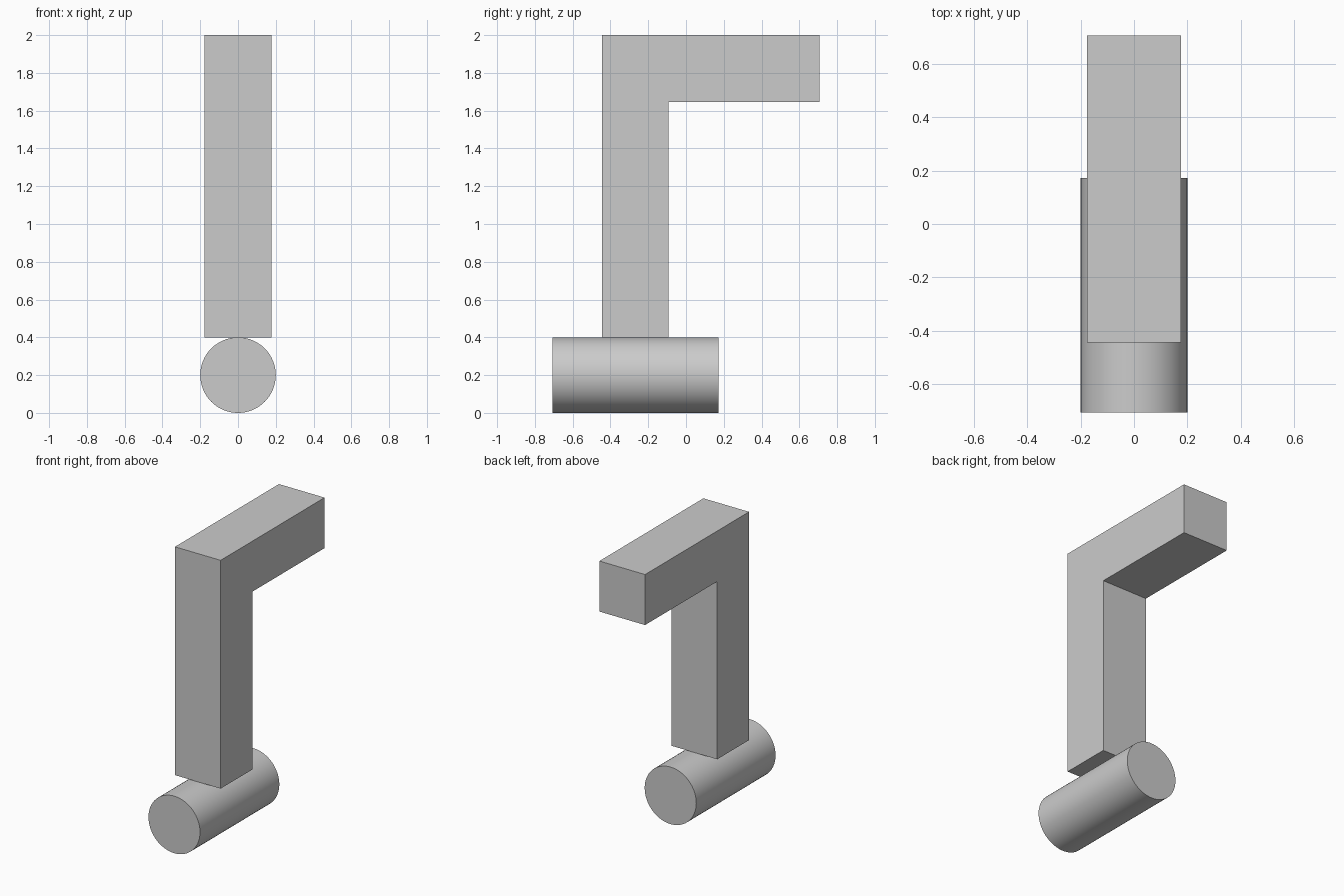
import bpy
import bmesh
import math

cube = bpy.data.objects.get("Cube")
if cube:
    bpy.data.objects.remove(cube, do_unlink=True)

grey = bpy.data.materials.new("light_grey")
grey.use_nodes = True
colour = (0.6, 0.6, 0.6, 1)
grey.diffuse_color = colour
grey.node_tree.nodes["Principled BSDF"].inputs["Base Color"].default_value = colour

# Bent arm: an L profile in the side plane, extruded across the width
half_width = 0.177
profile = [(-0.445, 0.4), (-0.093, 0.4), (-0.093, 1.646),
           (0.706, 1.646), (0.706, 2.0), (-0.445, 2.0)]
bm = bmesh.new()
side = bm.faces.new([bm.verts.new((-half_width, y, z)) for y, z in profile])
extruded = bmesh.ops.extrude_face_region(bm, geom=[side])["geom"]
bmesh.ops.translate(bm, vec=(2 * half_width, 0, 0),
                    verts=[v for v in extruded if isinstance(v, bmesh.types.BMVert)])
# Close the starting side if the extrusion removed it
edges = [e for e in bm.edges if e.is_boundary]
if edges:
    bmesh.ops.holes_fill(bm, edges=edges, sides=0)
bmesh.ops.recalc_face_normals(bm, faces=bm.faces)
mesh = bpy.data.meshes.new("bent_arm")
bm.to_mesh(mesh)
bm.free()
arm = bpy.data.objects.new("bent_arm", mesh)
bpy.context.collection.objects.link(arm)
arm.data.materials.append(grey)

# Round foot lying front to back under the arm
front, back, radius = -0.706, 0.172, 0.2
bpy.ops.mesh.primitive_cylinder_add(
    vertices=64, radius=radius, depth=back - front,
    location=(0, (front + back) / 2, radius), rotation=(math.pi / 2, 0, 0))
foot = bpy.context.object
foot.name = "round_foot"
foot.data.materials.append(grey)
bpy.ops.object.shade_smooth_by_angle(angle=math.radians(30))
